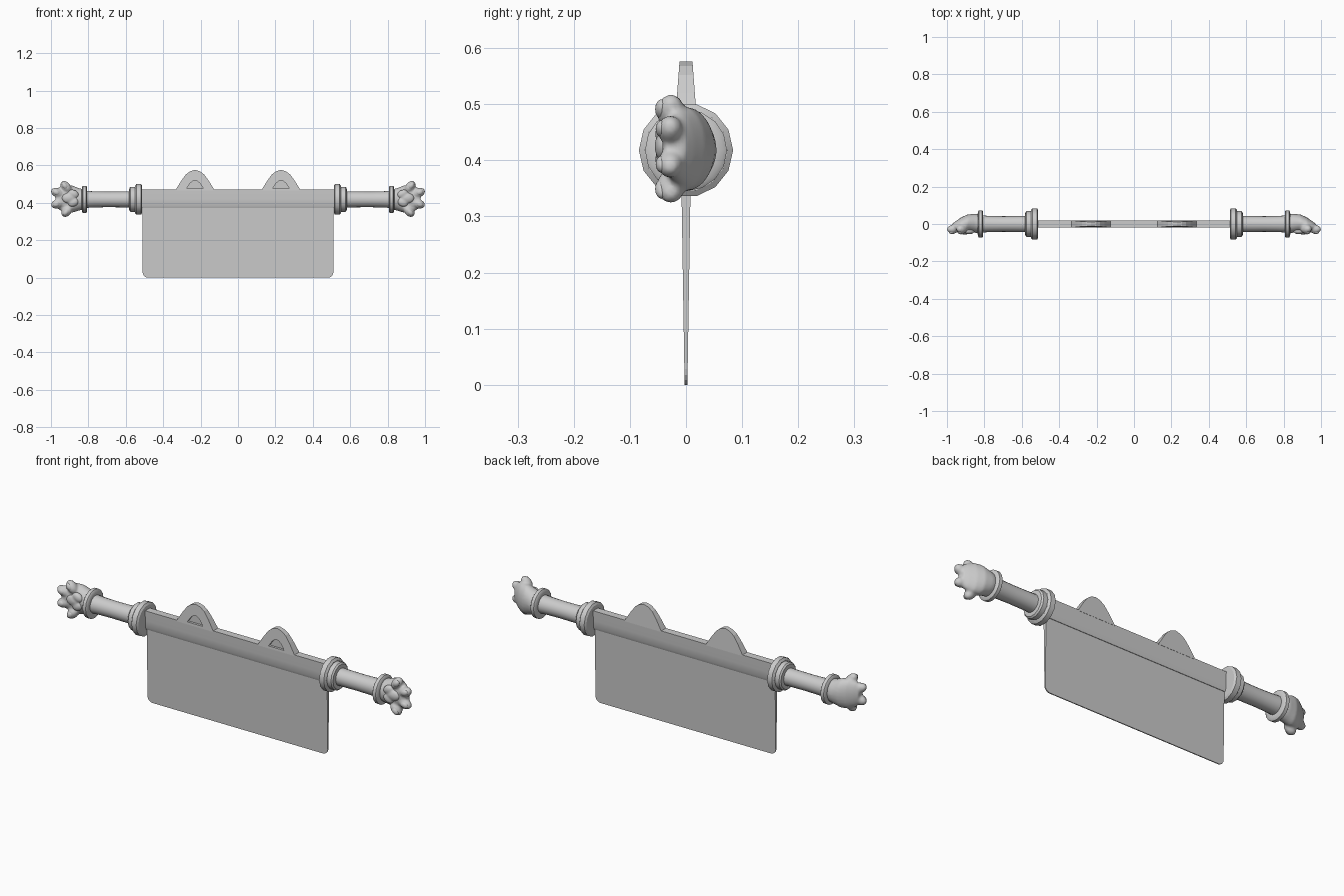
import bpy, bmesh, math
from mathutils import Matrix, Vector

if "Cube" in bpy.data.objects:
    bpy.data.objects.remove(bpy.data.objects["Cube"])

ZC = 0.418  # height of the handle axis


def finish(bm, name, angle=None, mirror=False):
    bmesh.ops.recalc_face_normals(bm, faces=bm.faces)
    me = bpy.data.meshes.new(name)
    bm.to_mesh(me)
    bm.free()
    if angle is not None:
        me.shade_smooth()
        me.set_sharp_from_angle(angle=math.radians(angle))
    ob = bpy.data.objects.new(name, me)
    bpy.context.collection.objects.link(ob)
    if mirror:
        add_mirror(ob)
    return ob


def add_mirror(ob):
    ob.modifiers.new("mirror", 'MIRROR').use_axis[0] = True


def prism(outline, half):
    """Front outline (x, z) thickened along y; half(z) gives the half thickness."""
    bm = bmesh.new()
    front = [bm.verts.new((x, -half(z), z)) for x, z in outline]
    back = [bm.verts.new((x, half(z), z)) for x, z in outline]
    bm.faces.new(front)
    bm.faces.new(back[::-1])
    n = len(outline)
    for i in range(n):
        j = (i + 1) % n
        bm.faces.new((front[i], back[i], back[j], front[j]))
    return bm


def loft(bm, sections, sides):
    """Ellipse rings along x: (x, centre y, centre z, radius y, radius z)."""
    rings = []
    for x, cy, cz, ry, rz in sections:
        rings.append([bm.verts.new((x, cy + ry * math.cos(a), cz + rz * math.sin(a)))
                      for a in (2 * math.pi * k / sides for k in range(sides))])
    for r, s in zip(rings, rings[1:]):
        for k in range(sides):
            m = (k + 1) % sides
            bm.faces.new((r[k], r[m], s[m], s[k]))
    bm.faces.new(rings[0][::-1])
    bm.faces.new(rings[-1])


def lathe(name, profile, sides, angle):
    bm = bmesh.new()
    loft(bm, [(x, 0, ZC, r, r) for x, r in profile], sides)
    return finish(bm, name, angle, True)


def blobs(bm, items):
    """Ellipsoids: (centre, radii, turn about y in degrees)."""
    for c, r, turn in items:
        mat = (Matrix.Translation(c) @ Matrix.Rotation(math.radians(turn), 4, 'Y')
               @ Matrix.Diagonal((*r, 1)))
        bmesh.ops.create_uvsphere(bm, u_segments=20, v_segments=12, radius=1, matrix=mat)


def fuse(ob, voxel, rounds):
    rm = ob.modifiers.new("fuse", 'REMESH')
    rm.mode = 'VOXEL'
    rm.voxel_size = voxel
    rm.use_smooth_shade = True
    sm = ob.modifiers.new("soften", 'SMOOTH')
    sm.factor = 0.5
    sm.iterations = rounds
    add_mirror(ob)


# blade, thinning towards the bottom edge
c = 0.028
corner = [(0.51 - c + c * math.sin(a), c - c * math.cos(a))
          for a in (math.radians(22.5 * k) for k in range(5))]
outline = corner + [(0.51, 0.385), (-0.51, 0.385)] + [(-x, z) for x, z in corner[::-1]]
finish(prism(outline, lambda z: 0.0025 + 0.016 * z), "blade")

# thick spine along the top of the blade
bm = bmesh.new()
half = [(0.011, 0.372), (0.016, 0.385), (0.018, 0.42), (0.019, 0.47)]
ring = half + [(-y, z) for y, z in half[::-1]]
face = bm.faces.new([bm.verts.new((-0.515, y, z)) for y, z in ring])
ext = bmesh.ops.extrude_face_region(bm, geom=[face], use_keep_orig=True)
bmesh.ops.translate(bm, vec=(1.03, 0, 0),
                    verts=[v for v in ext['geom'] if isinstance(v, bmesh.types.BMVert)])
finish(bm, "spine", 35)

# cat ears with a recessed inner ear on the front
side = [(0.106, 0.465), (0.102, 0.472), (0.072, 0.52), (0.048, 0.552), (0.026, 0.568)]
outline = side + [(0, 0.576)] + [(-x, z) for x, z in side[::-1]]
ear = finish(prism([(x + 0.23, z) for x, z in outline],
                   lambda z: 0.0195 - 0.075 * (z - 0.47)), "ear")
side = [(0.044, 0.477), (0.026, 0.504), (0.012, 0.516)]
outline = side + [(0, 0.519)] + [(-x, z) for x, z in side[::-1]]
bm = prism([(x + 0.23, z) for x, z in outline], lambda z: 0.02)
bmesh.ops.translate(bm, verts=bm.verts, vec=(0, -0.027, 0))
cutter = finish(bm, "inner_ear_cutter")
cutter.hide_render = True
cutter.hide_viewport = True
cut = ear.modifiers.new("inner_ear", 'BOOLEAN')
cut.operation = 'DIFFERENCE'
cut.solver = 'EXACT'
cut.object = cutter
add_mirror(ear)

# stepped collars, grips and wrist rings
lathe("collar", [(0.512, 0.074), (0.518, 0.084), (0.544, 0.084), (0.551, 0.074)], 14, 30)
lathe("inner_collar", [(0.545, 0.069), (0.574, 0.069), (0.581, 0.062), (0.583, 0.045)], 14, 30)
lathe("grip", [(0.56, 0.044), (0.60, 0.0425), (0.70, 0.0415), (0.77, 0.043), (0.84, 0.047)], 20, 40)
lathe("wrist_ring", [(0.806, 0.05), (0.807, 0.066), (0.812, 0.073),
                     (0.829, 0.073), (0.834, 0.066), (0.836, 0.05)], 16, 40)

# paws: tapered palm with four toes fused on
bm = bmesh.new()
loft(bm, [(0.815, 0.0, 0.418, 0.05, 0.052), (0.85, 0.004, 0.418, 0.051, 0.06),
          (0.89, 0.004, 0.420, 0.047, 0.074), (0.925, -0.004, 0.421, 0.039, 0.075),
          (0.955, -0.014, 0.423, 0.028, 0.062), (0.975, -0.02, 0.425, 0.018, 0.045)], 24)
blobs(bm, [((0.92, -0.027, 0.486), (0.036, 0.025, 0.024), -50),
           ((0.967, -0.028, 0.454), (0.035, 0.023, 0.024), -22),
           ((0.967, -0.028, 0.394), (0.034, 0.023, 0.024), 18),
           ((0.915, -0.027, 0.354), (0.035, 0.025, 0.024), 48)])
fuse(finish(bm, "paw"), 0.006, 3)

# paw pads: one heart-like palm pad and four toe beans
bm = bmesh.new()
blobs(bm, [((0.905, -0.038, 0.425), (0.038, 0.018, 0.028), 0),
           ((0.880, -0.038, 0.447), (0.030, 0.017, 0.022), -25),
           ((0.880, -0.038, 0.402), (0.030, 0.017, 0.022), 25)])
fuse(finish(bm, "palm_pad"), 0.005, 2)
bm = bmesh.new()
blobs(bm, [((0.926, -0.043, 0.491), (0.020, 0.012, 0.014), -50),
           ((0.971, -0.042, 0.456), (0.020, 0.012, 0.015), -22),
           ((0.971, -0.042, 0.393), (0.020, 0.012, 0.015), 18),
           ((0.920, -0.043, 0.349), (0.020, 0.012, 0.014), 48)])
finish(bm, "toe_beans", 60, True)
